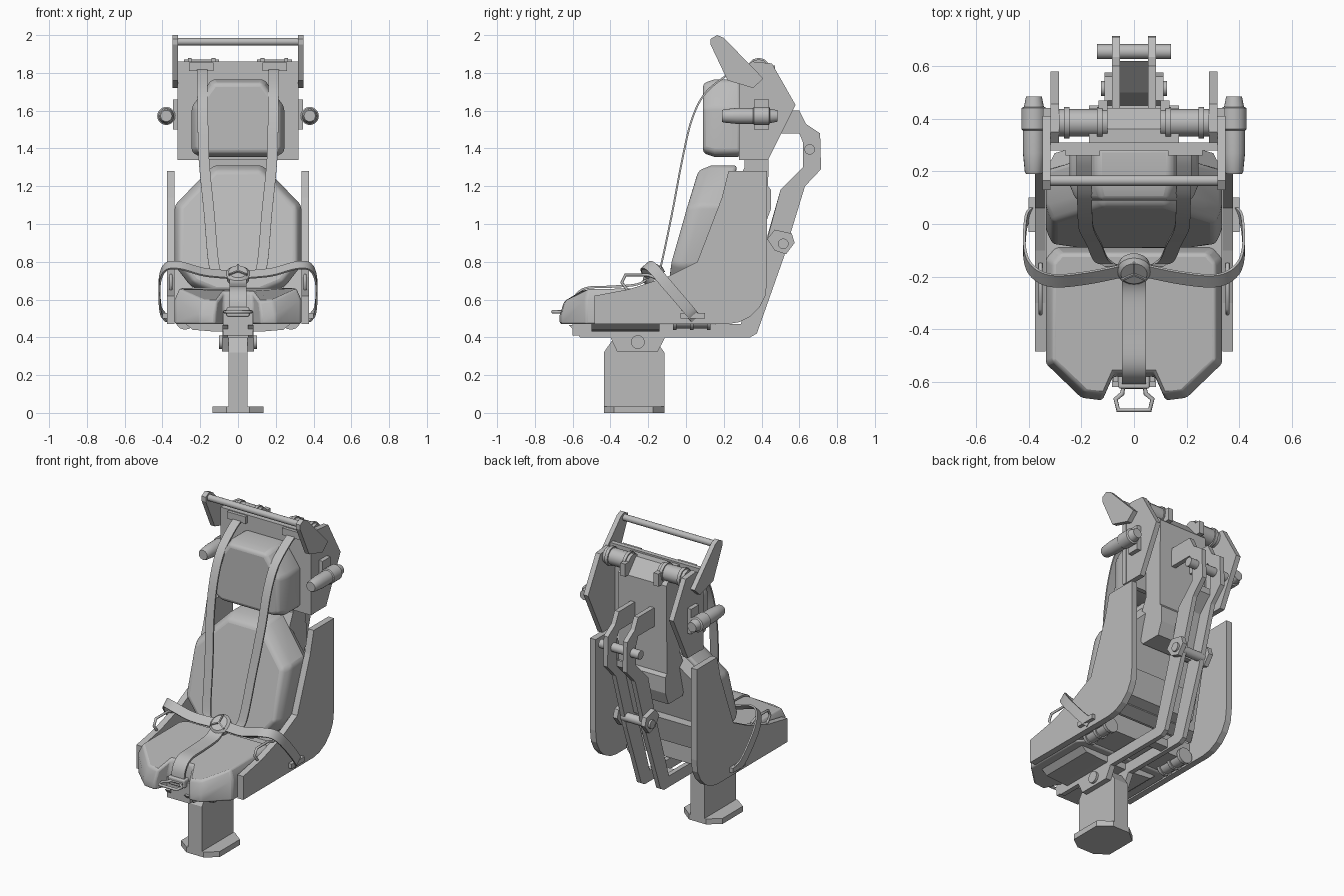
import bpy, bmesh, math
from mathutils import Vector

cube = bpy.data.objects.get("Cube")
if cube:
    bpy.data.objects.remove(cube)

grey = bpy.data.materials.new("plain_grey")
grey.use_nodes = True
grey.diffuse_color = (0.5, 0.5, 0.5, 1)
grey.node_tree.nodes["Principled BSDF"].inputs["Base Color"].default_value = (0.5, 0.5, 0.5, 1)

AXES = {"x": lambda u, v, d: (d, u, v), "y": lambda u, v, d: (u, d, v), "z": lambda u, v, d: (u, v, d)}
SIDES = (("left", 1), ("right", -1))


def finish(name, bm, bevel=0, smooth=False):
    bmesh.ops.recalc_face_normals(bm, faces=bm.faces)
    mesh = bpy.data.meshes.new(name)
    bm.to_mesh(mesh)
    bm.free()
    ob = bpy.data.objects.new(name, mesh)
    bpy.context.collection.objects.link(ob)
    mesh.materials.append(grey)
    if bevel:
        mod = ob.modifiers.new("bevel", "BEVEL")
        mod.width, mod.segments, mod.limit_method = bevel, 3, "ANGLE"
        mod.angle_limit = math.radians(25)
    if smooth:
        bpy.ops.object.select_all(action="DESELECT")
        ob.select_set(True)
        bpy.context.view_layer.objects.active = ob
        bpy.ops.object.shade_smooth_by_angle(angle=math.radians(40))
    return ob


def loft(name, axis, outline, levels, bevel=0, warp=None, smooth=False):
    """Stack scaled copies of an outline along an axis; levels are (depth, scale)."""
    bm = bmesh.new()
    us, vs = zip(*outline)
    cu, cv = (min(us) + max(us)) / 2, (min(vs) + max(vs)) / 2
    rings = []
    for d, s in levels:
        ring = [Vector(AXES[axis](cu + (u - cu) * s, cv + (v - cv) * s, d)) for u, v in outline]
        rings.append([bm.verts.new(warp(p) if warp else p) for p in ring])
    n = len(outline)
    for a, b in zip(rings, rings[1:]):
        for i in range(n):
            bm.faces.new((a[i], a[(i + 1) % n], b[(i + 1) % n], b[i]))
    bm.faces.new(rings[0])
    bm.faces.new(rings[-1])
    return finish(name, bm, bevel, smooth)


def prism(name, axis, outline, lo, hi, bevel=0):
    return loft(name, axis, outline, [(lo, 1), (hi, 1)], bevel)


def box(name, x0, x1, y0, y1, z0, z1, bevel=0):
    return prism(name, "z", [(x0, y0), (x1, y0), (x1, y1), (x0, y1)], z0, z1, bevel)


def turned(name, axis, u, v, profile, sides=20):
    """Round part along an axis; profile is (depth, radius)."""
    circle = [(u + math.cos(math.tau * i / sides), v + math.sin(math.tau * i / sides)) for i in range(sides)]
    return loft(name, axis, circle, profile, smooth=True)


def mirrored(half):
    return half + [(-x, v) for x, v in reversed(half)]


def smooth_path(points, steps=6):
    pts = [Vector(p) for p in points]
    ext = [pts[0] * 2 - pts[1]] + pts + [pts[-1] * 2 - pts[-2]]
    out = []
    for a, b, c, d in zip(ext, ext[1:], ext[2:], ext[3:]):
        for k in range(steps):
            t = k / steps
            out.append(0.5 * (2 * b + (c - a) * t + (2 * a - 5 * b + 4 * c - d) * t * t
                              + (3 * b - a - 3 * c + d) * t ** 3))
    return out + [pts[-1]]


def strap(name, points, width, thick=0.01):
    """Flat webbing swept along a path; width is the half-width vector."""
    bm = bmesh.new()
    path, w = smooth_path(points), Vector(width)
    rings = []
    for i, p in enumerate(path):
        tan = path[min(i + 1, len(path) - 1)] - path[max(i - 1, 0)]
        n = tan.cross(w).normalized() * thick / 2
        rings.append([bm.verts.new(q) for q in (p - w - n, p + w - n, p + w + n, p - w + n)])
    for a, b in zip(rings, rings[1:]):
        for i in range(4):
            bm.faces.new((a[i], a[(i + 1) % 4], b[(i + 1) % 4], b[i]))
    bm.faces.new(rings[0])
    bm.faces.new(rings[-1])
    return finish(name, bm, smooth=True)


def wire(name, points, radius, cyclic=False):
    curve = bpy.data.curves.new(name, "CURVE")
    curve.dimensions, curve.bevel_depth, curve.bevel_resolution = "3D", radius, 2
    spline = curve.splines.new("POLY")
    spline.points.add(len(points) - 1)
    for sp, p in zip(spline.points, points):
        sp.co = (*p, 1)
    spline.use_cyclic_u = cyclic
    curve.materials.append(grey)
    bpy.context.collection.objects.link(bpy.data.objects.new(name, curve))


# Pedestal
prism("base_plate", "z", [(-.06, -.435), (.06, -.435), (.135, -.38), (.135, -.175), (.06, -.115),
                          (-.06, -.115), (-.135, -.175), (-.135, -.38)], 0, .035)
prism("pedestal_column", "x", [(-.435, 0), (-.435, .32), (-.38, .40), (-.17, .40), (-.115, .32), (-.115, 0)], -.05, .05)
turned("pedestal_pivot", "x", -.255, .375, [(-.1, .036), (.1, .036)])

# Seat and back cushions
seat = mirrored([(.08, -.58), (.12, -.67), (.2, -.66), (.335, -.53), (.335, -.13), (.3, -.09)])


def slope_front(p):
    if p.z > .6 and p.y < -.53:
        p.z -= (-.53 - p.y) * .6
    return p


loft("seat_cushion", "z", seat, [(.47, 1), (.6, 1), (.66, .92)], .012, slope_front, True)
prism("seat_pan", "y", mirrored([(.12, .43), (.24, .44), (.3, .49)]), -.5, -.14)
box("seat_rear_pan", -.335, .335, -.2, .1, .48, .6)
box("front_buckle_block", -.08, .08, -.6, -.45, .41, .54)


def lean(p):
    p.y += .305 * (max(p.z, .77) - .74)
    return p


back = mirrored([(.13, .62), (.25, .67), (.335, .78), (.335, 1.10), (.13, 1.31)])
loft("back_cushion", "y", back, [(-.1, .92), (-.04, 1), (.1, 1)], .02, lean, True)
shell = mirrored([(.335, .6), (.335, 1.08), (.16, 1.25)])
loft("back_shell", "y", shell, [(.1, 1), (.17, .9)], 0, lean)
prism("lower_back_box", "x", [(.02, .58), (.24, .66), (.28, .82), (.1, .82)], -.24, .24)

# Headrest, head panel and spine
head = mirrored([(.2, 1.355), (.245, 1.38), (.245, 1.62), (.14, 1.765)])
loft("headrest_cushion", "y", head, [(.09, .9), (.15, 1), (.29, 1)], .018, None, True)
box("head_panel", -.32, .32, .28, .31, 1.34, 1.86)
prism("spine_box", "x", [(.3, 1.85), (.36, 1.85), (.44, 1.76), (.435, 1.2), (.45, 1.18), (.45, 1.08), (.42, 1.0),
                         (.28, 1.0), (.22, 1.1), (.31, 1.3)], -.17, .17)

# Arm linkage running from the pedestal to the head
arm = [(-.62, .465), (-.56, .40), (.34, .40), (.375, .42), (.52, .83), (.555, .955), (.63, 1.20), (.715, 1.29),
       (.71, 1.48), (.635, 1.53), (.60, 1.60), (.42, 1.60), (.42, 1.48), (.60, 1.48), (.62, 1.43), (.62, 1.30),
       (.50, 1.18), (.43, .92), (.29, .47)]
turned("upper_linkage_bolt", "x", .655, 1.395, [(-.14, .028), (.14, .028)])
turned("lower_linkage_bolt", "x", .515, .895, [(-.125, .028), (.125, .028)])
prism("linkage_web", "x", [(.42, .9), (.5, 1.18), (.62, 1.3), (.62, 1.26), (.53, 1.17), (.45, .9)], -.053, .053)
box("linkage_crossbar", -.06, .06, .18, .24, .41, .46)

# Side panels, head sides and everything that comes in pairs
panel = [(-.485, .47), (-.485, .62), (-.3, .655), (-.1, .72), (.06, .80), (.19, 1.14), (.225, 1.28), (.43, 1.28),
         (.43, .70), (.42, .62), (.39, .56), (.34, .51), (.28, .48), (.22, .47)]
head_side = [(.31, 1.34), (.435, 1.34), (.58, 1.63), (.455, 1.85), (.35, 1.86), (.28, 1.80), (.28, 1.5)]
horn = [(.13, 1.95), (.13, 1.98), (.165, 2.0), (.2, 1.985), (.41, 1.77), (.355, 1.72), (.22, 1.76)]
boss = [(.43, .92), (.47, .86), (.53, .84), (.575, .9), (.56, .95), (.47, .97)]
for side, s in SIDES:
    prism(side + "_linkage_arm", "x", arm, s * .053, s * .083)
    prism(side + "_linkage_boss", "x", boss, s * .083, s * .113)
    prism(side + "_pivot_bracket", "x", [(-.4, .4), (-.365, .325), (-.15, .325), (-.11, .4)], s * .05, s * .085)
    prism(side + "_side_panel", "x", panel, s * .337, s * .377)
    prism(side + "_head_side", "x", head_side, s * .285, s * .318)
    prism(side + "_handle_horn", "x", horn, s * .318, s * .348)

    # Side canister and its mount
    box(side + "_canister_mount", s * .31, s * .345, .36, .44, 1.5, 1.66)
    turned(side + "_side_canister", "y", s * .38, 1.572, [(.19, .03), (.2, .035), (.27, .042), (.355, .042), (.36, .048),
                                                        (.44, .048), (.445, .038), (.485, .03)])

    # Belt reels on top of the head and below the seat
    turned(side + "_shoulder_reel", "x", .385, 1.82, [(s * .1, .052), (s * .285, .052)], 12)
    for x in (.12, .245):
        turned(side + "_reel_flange", "x", .385, 1.82, [(s * x, .06), (s * (x + .02), .06)], 12)
    box(side + "_reel_bracket", s * .1, s * .135, .31, .47, 1.76, 1.84)
    box(side + "_belt_slot", s * .13, s * .26, .26, .29, 1.81, 1.855)
    turned(side + "_lap_reel", "y", s * .28, .49, [(-.07, .042), (.13, .042)], 12)
    for y in (-.07, .02, .11):
        turned(side + "_lap_reel_flange", "y", s * .28, .49, [(y, .05), (y + .02, .05)], 12)

    # Webbing and panel grab loop
    strap(side + "_shoulder_belt", [(s * .19, .3, 1.83), (s * .19, .22, 1.79), (s * .188, .1, 1.69),
                                    (s * .186, .03, 1.55), (s * .18, -.02, 1.34), (s * .152, -.075, 1.05),
                                    (s * .125, -.135, .77), (s * .08, -.16, .73)], (.028, 0, 0))
    strap(side + "_lap_belt", [(s * .38, .05, .5), (s * .41, .01, .55), (s * .415, -.11, .69), (s * .385, -.18, .77),
                               (s * .31, -.215, .78), (s * .18, -.205, .745), (s * .03, -.175, .73)], (0, .022, .019))
    box(side + "_lap_anchor", s * .37, s * .40, -.03, .1, .5, .53)
    x = s * .355
    wire(side + "_grab_loop", [(x, -.31, .65), (x, -.34, .69), (x, -.32, .73), (x, -.2, .73), (x, -.15, .71)], .008)

turned("handle_bar", "x", .165, 1.965, [(-.345, .02), (.345, .02)])

# Harness buckle, crotch strap and front pull ring
buckle = turned("harness_buckle", "z", 0, 0, [(-.02, .06), (.015, .066), (.03, .05)])
buckle.location, buckle.rotation_euler = (0, -.17, .725), (math.radians(40), 0, 0)
for i in range(3):
    a = math.radians(90 + 120 * i)
    rib = box("buckle_rib", 0, .055, -.004, .004, .025, .038)
    rib.parent, rib.rotation_euler = buckle, (0, 0, a)
strap("crotch_strap", [(0, -.19, .72), (0, -.26, .68), (0, -.4, .668), (0, -.53, .66), (0, -.59, .61), (0, -.605, .52)],
      (.045, 0, 0), .012)
box("front_clasp", -.06, .06, -.625, -.57, .51, .56, .008)
wire("pull_ring", [(-.04, -.62, .535), (-.045, -.645, .535), (-.07, -.665, .535), (-.06, -.707, .535),
                   (.06, -.707, .535), (.07, -.665, .535), (.045, -.645, .535), (.04, -.62, .535)], .009, True)
